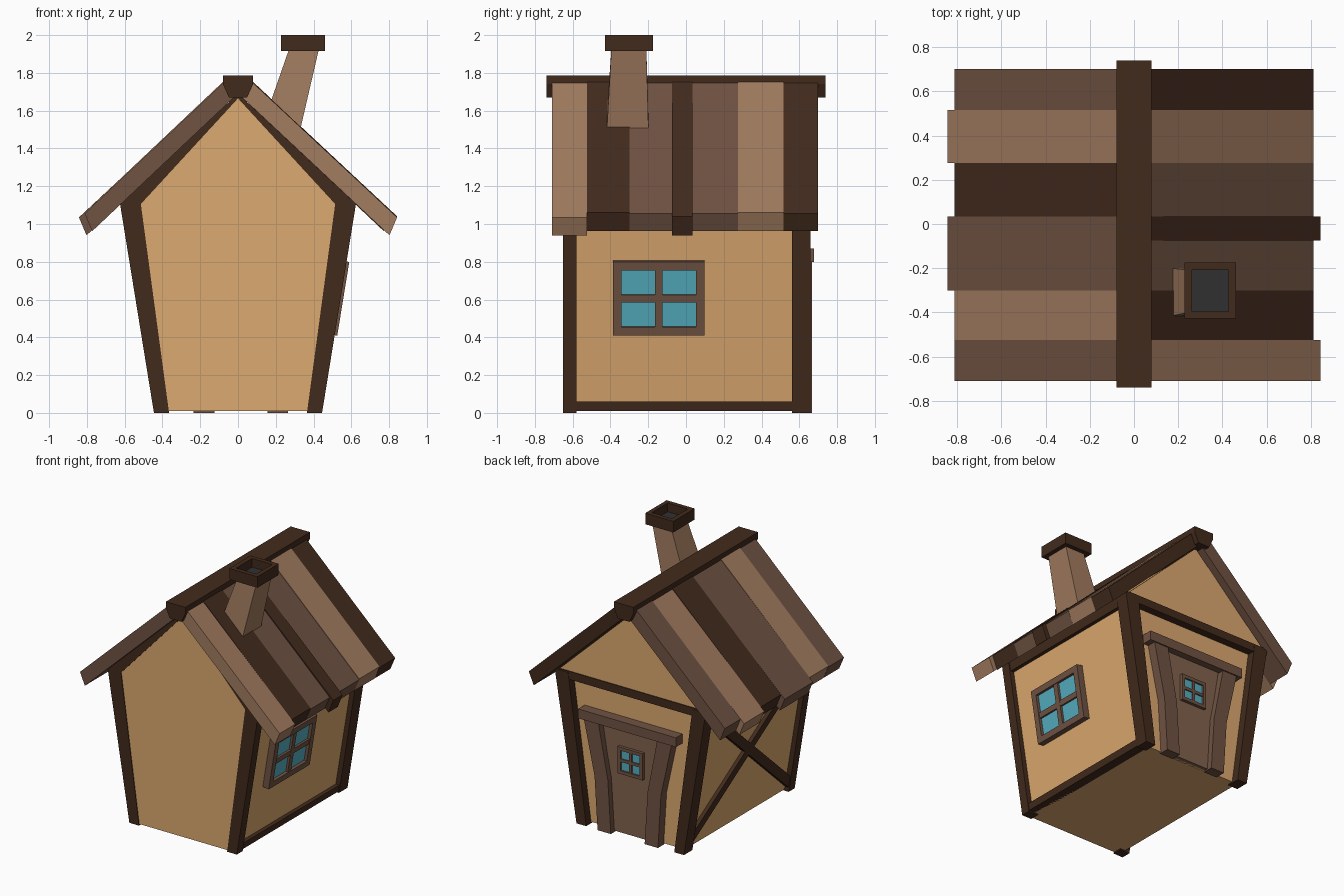
import bpy, bmesh, math
from mathutils import Matrix, Vector

if "Cube" in bpy.data.objects:
    bpy.data.objects.remove(bpy.data.objects["Cube"])


def mat(name, r, g, b):
    m = bpy.data.materials.new(name)
    m.diffuse_color = (r, g, b, 1)
    m.use_nodes = True
    m.node_tree.nodes["Principled BSDF"].inputs["Base Color"].default_value = m.diffuse_color
    return m


TAN = mat("plaster", .72, .40, .16)
DARK = mat("dark_wood", .055, .024, .012)
MID = mat("mid_wood", .16, .085, .055)
LIGHT = mat("light_wood", .36, .20, .115)
DOOR = mat("door_wood", .22, .125, .075)
BLUE = mat("glass", .09, .42, .53)
SOOT = mat("soot", .03, .03, .03)
SLOPE = 0.163   # outward lean of the side walls


def make(name, verts, faces, m):
    me = bpy.data.meshes.new(name)
    me.from_pydata([tuple(v) for v in verts], [], faces)
    bm = bmesh.new()
    bm.from_mesh(me)
    bmesh.ops.recalc_face_normals(bm, faces=bm.faces)
    bm.to_mesh(me)
    bm.free()
    me.materials.append(m)
    ob = bpy.data.objects.new(name, me)
    bpy.context.collection.objects.link(ob)
    return ob


def loft(name, a, b, m):
    """Solid between two rings with the same number of points."""
    n = len(a)
    faces = [tuple(range(n)), tuple(range(2 * n - 1, n - 1, -1))]
    faces += [(i, (i + 1) % n, n + (i + 1) % n, n + i) for i in range(n)]
    return make(name, list(a) + list(b), faces, m)


def prism(name, pts, lo, hi, m):
    """Extrude an (x, z) outline along y."""
    return loft(name, [(x, lo, z) for x, z in pts], [(x, hi, z) for x, z in pts], m)


def box(name, x0, x1, y0, y1, z0, z1, m):
    return prism(name, [(x0, z0), (x1, z0), (x1, z1), (x0, z1)], y0, y1, m)


def flip(pts, s):
    return [(x * s, z) for x, z in pts]


def window(name, w, h, border, bar, depth, matrix):
    """Four-pane window, local face towards -y."""
    W, H, b = w / 2, h / 2, bar / 2
    parts = [
        box(name + "_left", -W, -W + border, -depth, 0, -H, H, MID),
        box(name + "_right", W - border, W, -depth, 0, -H, H, MID),
        box(name + "_sill", -W + border, W - border, -depth, 0, -H, -H + border, MID),
        box(name + "_head", -W + border, W - border, -depth, 0, H - border, H, MID),
        box(name + "_upright_bar", -b, b, -depth * .9, 0, -H + border, H - border, MID),
        box(name + "_cross_bar", -W + border, W - border, -depth * .88, 0, -b, b, MID),
        box(name + "_glass", -W + border, W - border, -depth * .6, 0, -H + border, H - border, BLUE),
    ]
    for p in parts:
        p.data.transform(matrix)


# plaster body and back gable
prism("walls", [(-.41, .01), (.41, .01), (.59, 1.11), (0, 1.67), (-.59, 1.11)], -.645, .60, TAN)
prism("back_gable", [(-.60, 1.11), (.60, 1.11), (0, 1.68)], .59, .65, TAN)

# corner posts, wall plates and front rafters, mirrored
for s, side in ((1, "right"), (-1, "left")):
    post = flip([(.365, 0), (.445, 0), (.625, 1.11), (.515, 1.11)], s)
    prism("front_post_" + side, post, -.65, -.58, DARK)
    prism("back_post_" + side, post, .56, .66, DARK)
    prism("wall_plate_" + side, flip([(.54, 1.04), (.605, 1.04), (.62, 1.11), (.54, 1.11)], s), -.6, .6, DARK)
    prism("front_rafter_" + side, flip([(.515, 1.105), (.625, 1.105), (0, 1.69), (0, 1.665)], s), -.65, -.58, DARK)
box("back_tie_beam", -.60, .60, .58, .657, 1.06, 1.12, DARK)
prism("right_sill_beam", [(.37, .01), (.44, .01), (.449, .06), (.37, .06)], -.60, .60, DARK)

# cross braces on the left wall, sheared to follow its lean
for name, y0, y1 in (("brace_a", -.59, .59), ("brace_b", .59, -.59)):
    d = .045
    line = [(y0, .03 - d + .04), (y0, .03 + d + .04), (y1, 1.06 + d), (y1, 1.06 - d)]
    loft(name, [(-.437 - SLOPE * z, y, z) for y, z in line],
         [(-.39 - SLOPE * z, y, z) for y, z in line], DARK)

# roof planks: (y start, y end, material, long?)
right = [(-.71, -.525, LIGHT, 1), (-.525, -.30, DARK, 0), (-.30, -.075, MID, 0), (-.075, .035, DARK, 1),
         (.035, .275, MID, 0), (.275, .515, LIGHT, 0), (.515, .70, DARK, 0)]
left = [(-.71, -.525, MID, 0), (-.525, -.30, LIGHT, 0), (-.30, .035, MID, 1),
        (.035, .275, DARK, 0), (.275, .515, LIGHT, 1), (.515, .70, MID, 0)]
for s, side, planks in ((1, "right", right), (-1, "left", left)):
    for i, (y0, y1, m, longer) in enumerate(planks):
        end = [(.842, 1.035), (.802, .94)] if longer else [(.812, 1.055), (.772, .962)]
        lift = .006 * (i % 2)
        pts = [(.06, 1.765 + lift), (end[0][0], end[0][1] + lift), end[1], (.02, 1.672)]
        prism("roof_plank_%s_%d" % (side, i + 1), flip(pts, s), y0, y1, m)
prism("ridge_beam", [(-.048, 1.67), (.048, 1.67), (.08, 1.74), (.08, 1.787), (-.08, 1.787), (-.08, 1.74)],
      -.738, .738, DARK)

# leaning chimney with an open cap
loft("chimney", [(.15, -.42, 1.58), (.325, -.42, 1.48), (.325, -.198, 1.48), (.15, -.198, 1.58)],
     [(.27, -.395, 1.925), (.428, -.395, 1.925), (.428, -.21, 1.925), (.27, -.21, 1.925)], LIGHT)
box("cap_left", .228, .262, -.428, -.175, 1.917, 2, DARK)
box("cap_right", .428, .46, -.428, -.175, 1.917, 2, DARK)
box("cap_front", .262, .428, -.428, -.395, 1.917, 2, DARK)
box("cap_back", .262, .428, -.208, -.175, 1.917, 2, DARK)
box("flue", .262, .428, -.395, -.208, 1.918, 1.935, SOOT)

# door with flared jambs and lintel on the back
C = .015
prism("door", [(C + x, z) for x, z in [(-.15, .01), (.15, .01), (.17, .4), (.24, .82), (-.24, .82), (-.17, .4)]],
      .58, .625, DOOR)
for s, side in ((1, "right"), (-1, "left")):
    jamb = flip([(.14, 0), (.25, 0), (.275, .4), (.365, .81), (.245, .81), (.165, .4)], s)
    prism("door_jamb_" + side, [(C + x, z) for x, z in jamb], .59, .668, MID)
box("door_lintel", C - .405, C + .405, .59, .677, .80, .87, MID)

# windows
window("door_window", .21, .20, .025, .022, .03,
       Matrix.Translation(Vector((.01, .618, .56))) @ Matrix.Rotation(math.pi, 4, 'Z'))
window("side_window", .485, .395, .045, .04, .055,
       Matrix.Translation(Vector((.503, -.145, .613))) @ Matrix.Rotation(math.atan(SLOPE), 4, 'Y')
       @ Matrix.Rotation(math.pi / 2, 4, 'Z'))
